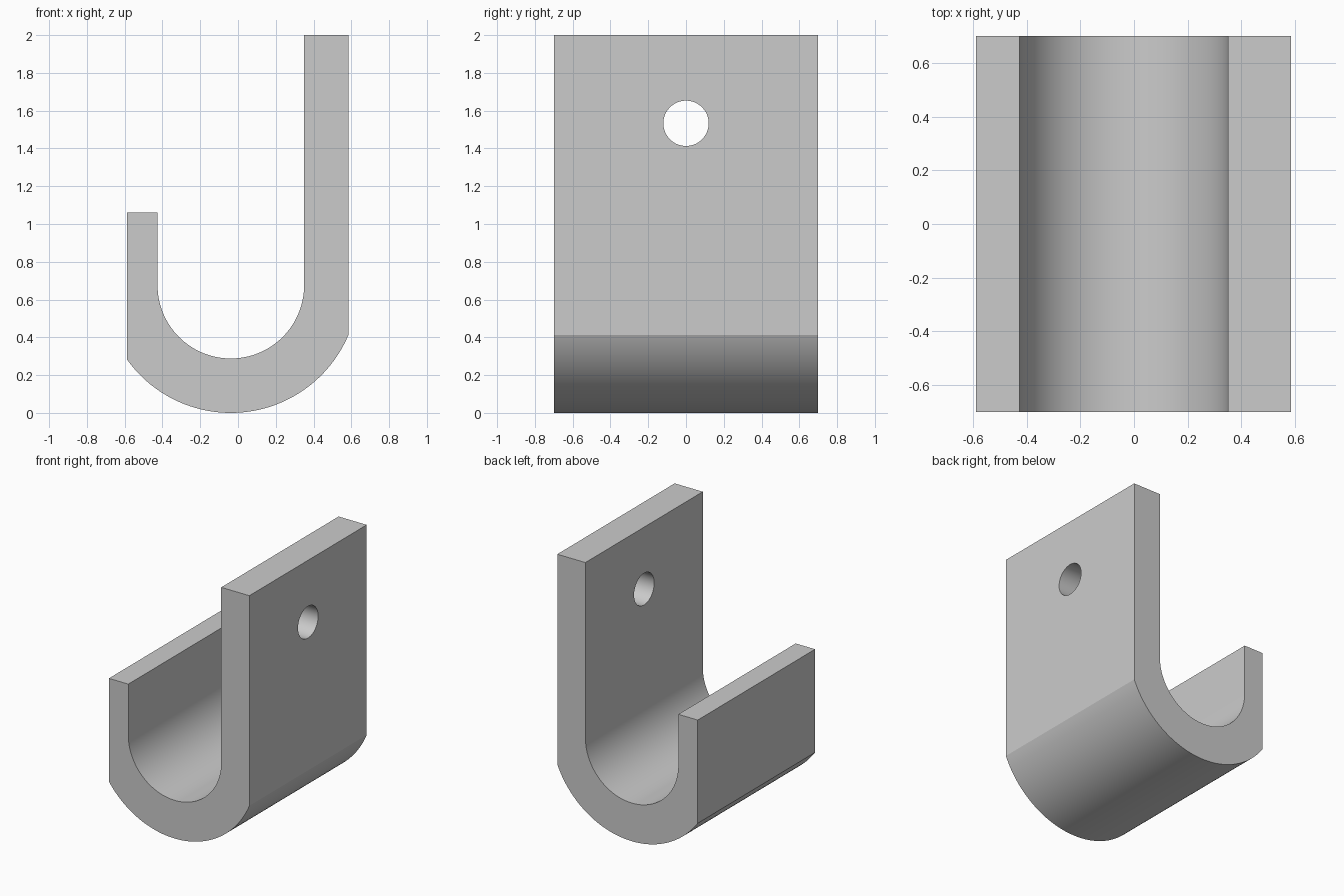
import bpy, bmesh
from math import sin, cos, acos, pi, radians

cube = bpy.data.objects.get("Cube")
if cube:
    bpy.data.objects.remove(cube, do_unlink=True)

# Main dimensions
LEFT, RIGHT = -0.588, 0.585
HALF_DEPTH = 0.70
LIP_TOP, PLATE_TOP = 1.062, 2.0
CX, CZ = -0.038, 0.676           # shared centre of both arcs
R_IN, R_OUT = 0.388, 0.676
HOLE_Z, HOLE_R = 1.533, 0.12

grey = bpy.data.materials.new("light grey")
grey.use_nodes = True
grey.diffuse_color = (0.6, 0.6, 0.6, 1)
grey.node_tree.nodes["Principled BSDF"].inputs["Base Color"].default_value = grey.diffuse_color


def arc(radius, start, end, steps):
    return [(CX + radius * cos(start + (end - start) * i / steps),
             CZ + radius * sin(start + (end - start) * i / steps))
            for i in range(steps + 1)]


# J-shaped profile: outer arc, tall back plate, inner cradle, short lip
outer = arc(R_OUT, -acos((LEFT - CX) / R_OUT), -acos((RIGHT - CX) / R_OUT), 64)
inner = arc(R_IN, 0, -pi, 64)
profile = (outer + [(RIGHT, PLATE_TOP), (CX + R_IN, PLATE_TOP)] + inner
           + [(CX - R_IN, LIP_TOP), (LEFT, LIP_TOP)])

# Extrude the profile along the depth
bm = bmesh.new()
face = bm.faces.new([bm.verts.new((x, -HALF_DEPTH, z)) for x, z in profile])
side = bmesh.ops.extrude_face_region(bm, geom=[face])["geom"]
bmesh.ops.translate(bm, vec=(0, 2 * HALF_DEPTH, 0),
                    verts=[v for v in side if isinstance(v, bmesh.types.BMVert)])
bmesh.ops.recalc_face_normals(bm, faces=bm.faces)
mesh = bpy.data.meshes.new("hook_bracket")
bm.to_mesh(mesh)
bm.free()
hook = bpy.data.objects.new("hook_bracket", mesh)
bpy.context.collection.objects.link(hook)
mesh.materials.append(grey)

# Screw hole through the back plate
bpy.ops.mesh.primitive_cylinder_add(vertices=64, radius=HOLE_R, depth=0.6,
                                    location=((CX + R_IN + RIGHT) / 2, 0, HOLE_Z),
                                    rotation=(0, pi / 2, 0))
cutter = bpy.context.object
cutter.name = "screw_hole_cutter"
cutter.hide_render = True
cutter.data.materials.append(grey)

bpy.ops.object.select_all(action="DESELECT")
hook.select_set(True)
bpy.context.view_layer.objects.active = hook
cut = hook.modifiers.new("screw_hole", "BOOLEAN")
cut.operation, cut.solver, cut.object = "DIFFERENCE", "EXACT", cutter
bpy.ops.object.modifier_apply(modifier=cut.name)
bpy.data.objects.remove(cutter, do_unlink=True)

# Smooth arcs and hole wall, crisp corners
bpy.ops.object.shade_smooth_by_angle(angle=radians(15))
